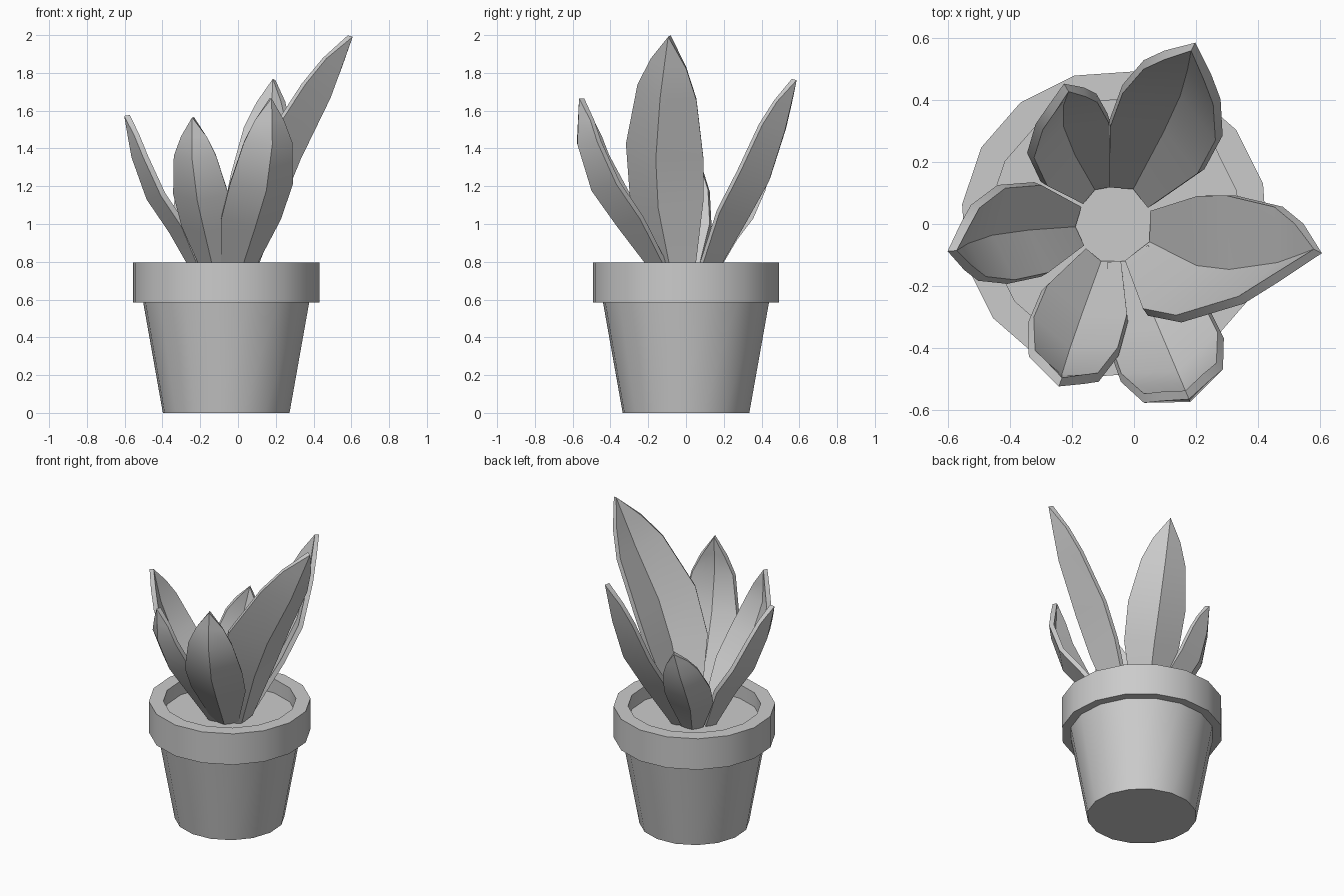
import bpy, math
from mathutils import Vector

if "Cube" in bpy.data.objects:
    bpy.data.objects.remove(bpy.data.objects["Cube"])

CX, CY, SOIL = -0.0625, 0.0, 0.70


def make_object(name, verts, faces, thickness=0):
    mesh = bpy.data.meshes.new(name)
    mesh.from_pydata(verts, [], faces)
    mesh.update()
    ob = bpy.data.objects.new(name, mesh)
    bpy.context.collection.objects.link(ob)
    bpy.ops.object.select_all(action='DESELECT')
    ob.select_set(True)
    bpy.context.view_layer.objects.active = ob
    if thickness:
        mod = ob.modifiers.new("thickness", 'SOLIDIFY')
        mod.thickness = thickness
        mod.offset = 0
        bpy.ops.object.modifier_apply(modifier=mod.name)
    bpy.ops.object.shade_smooth_by_angle(angle=math.radians(30))
    return ob


def lathe(name, profile, sides=16, turn=math.radians(15.2), cap_first=False, cap_last=False):
    verts, faces = [], []
    for r, z in profile:
        for i in range(sides):
            a = turn + math.tau * i / sides
            verts.append((CX + r * math.cos(a), CY + r * math.sin(a), z))
    for k in range(len(profile) - 1):
        for i in range(sides):
            j = (i + 1) % sides
            faces.append((k * sides + i, k * sides + j,
                          (k + 1) * sides + j, (k + 1) * sides + i))
    if cap_first:
        faces.append(tuple(reversed(range(sides))))
    if cap_last:
        n = (len(profile) - 1) * sides
        faces.append(tuple(range(n, n + sides)))
    return make_object(name, verts, faces)


# Pot with overhanging rim, and the soil inside it
lathe("pot", [(0.338, 0), (0.443, 0.585), (0.497, 0.585), (0.497, 0.795),
              (0.408, 0.795), (0.408, SOIL)], cap_first=True)
lathe("soil", [(0.408, SOIL)], cap_last=True)

STATIONS = [0, 0.3, 0.5, 0.75, 0.88, 1]
WIDTHS = [0.44, 0.95, 1.0, 0.76, 0.45, 0]
N = len(STATIONS)


def leaf(name, azimuth, tip_z, half_width, radii, sway, fold=0.42):
    """Folded pointed blade: a spine with a raised edge on either side."""
    a = math.radians(azimuth)
    out = Vector((math.cos(a), math.sin(a), 0))
    side = Vector((-math.sin(a), math.cos(a), 0))
    radii = radii[:4] + [0.47 * radii[3] + 0.53 * radii[4]] + radii[4:]
    spine = []
    for f, r in zip(STATIONS, radii):
        p = Vector((CX, CY, SOIL + f * (tip_z - SOIL)))
        spine.append(p + out * r + side * sway * max(0, (f - 0.4) / 0.6))
    verts, faces = [], []
    for i in range(N - 1):
        tangent = (spine[i + 1] - spine[max(0, i - 1)]).normalized()
        across = (side - tangent * side.dot(tangent)).normalized()
        inward = across.cross(tangent)
        if inward.dot(out) > 0:
            inward.negate()
        w = half_width * WIDTHS[i]
        lift = inward * w * fold
        verts += [spine[i] + across * w + lift, spine[i], spine[i] - across * w + lift]
    verts.append(spine[-1])
    for i in range(N - 2):
        for k in (0, 1):
            b = 3 * i + k
            faces.append((b, b + 1, b + 4, b + 3))
    b = 3 * (N - 2)
    faces += [(b, b + 1, b + 3), (b + 1, b + 2, b + 3)]
    return make_object(name, verts, faces, 0.03)


# Six leaves fanned around the centre
leaf("leaf_right", -27, 1.995, 0.22, [0.14, 0.31, 0.41, 0.54, 0.625], 0.22, 0.5)
leaf("leaf_back_right", 62, 1.765, 0.175, [0.14, 0.35, 0.48, 0.565, 0.625], 0.045, 0.5)
leaf("leaf_back_left", 120, 1.355, 0.14, [0.14, 0.27, 0.37, 0.43, 0.46], -0.085)
leaf("leaf_left", 184, 1.575, 0.155, [0.14, 0.29, 0.41, 0.49, 0.53], 0.05)
leaf("leaf_front_left", 250, 1.565, 0.15, [0.14, 0.32, 0.44, 0.53, 0.54], 0.01)
leaf("leaf_front_right", 293, 1.665, 0.175, [0.14, 0.38, 0.53, 0.61, 0.60], 0.0)
